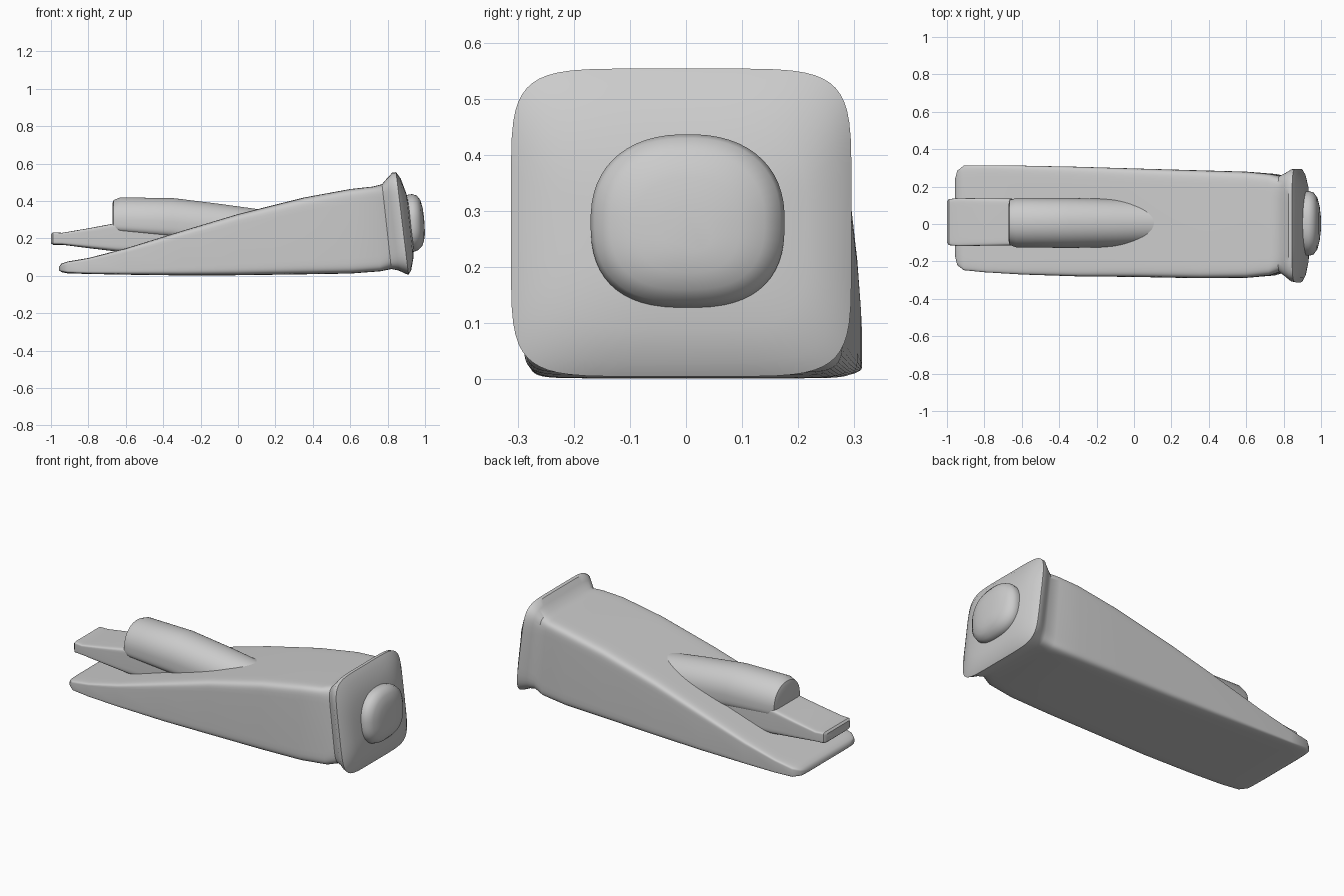
import bpy, bmesh, math

SEG = 56


def spow(v, e):
    return math.copysign(abs(v) ** e, v)


def loft(name, sections, n_top, n_low, angle=40):
    """Skin rounded-box sections: (x_bottom, x_top, y0, y1, z0, z_mid, z1)."""
    bm = bmesh.new()
    rings = []
    for k, (xb, xt, y0, y1, z0, zm, z1) in enumerate(sections):
        nt = n_top[k] if isinstance(n_top, list) else n_top
        nl = n_low[k] if isinstance(n_low, list) else n_low
        ring = []
        for i in range(SEG):
            t = 2 * math.pi * (i + 0.5) / SEG
            c, s = math.cos(t), math.sin(t)
            n = nt if s > 0 else nl
            y = (y0 + y1) / 2 + (y1 - y0) / 2 * spow(c, 2 / n)
            z = zm + ((z1 - zm) if s > 0 else (zm - z0)) * spow(s, 2 / n)
            x = xb + (xt - xb) * (z - z0) / (z1 - z0)
            ring.append(bm.verts.new((x, y, z)))
        rings.append(ring)
    for a, b in zip(rings, rings[1:]):
        for i in range(SEG):
            j = (i + 1) % SEG
            bm.faces.new((a[i], a[j], b[j], b[i]))
    bm.faces.new(rings[0])
    bm.faces.new(rings[-1])
    bmesh.ops.recalc_face_normals(bm, faces=bm.faces)
    me = bpy.data.meshes.new(name)
    bm.to_mesh(me)
    bm.free()
    ob = bpy.data.objects.new(name, me)
    bpy.context.collection.objects.link(ob)
    bpy.ops.object.select_all(action='DESELECT')
    ob.select_set(True)
    bpy.context.view_layer.objects.active = ob
    bpy.ops.object.shade_smooth_by_angle(angle=math.radians(angle))
    return ob


def box(xb, xt, y0, y1, z0, z1):
    return (xb, xt, y0, y1, z0, (z0 + z1) / 2, z1)


# Wedge body flaring into the struck head
body = [
    box(-.957, -.957, -.17, .24, .030, .048),
    box(-.945, -.945, -.22, .285, .020, .065),
    box(-.91, -.91, -.247, .312, .013, .077),
    box(-.80, -.80, -.258, .314, .010, .095),
    box(-.60, -.60, -.270, .312, .006, .147),
    box(-.30, -.30, -.280, .306, .002, .240),
    box(0, 0, -.283, .297, .003, .330),
    box(.35, .35, -.290, .287, .008, .418),
    box(.60, .60, -.288, .280, .012, .464),
    box(.76, .72, -.275, .268, .024, .477),
    box(.82, .77, -.258, .258, .036, .490),
    box(.86, .80, -.285, .275, .028, .525),
    box(.89, .825, -.308, .293, .013, .552),
    box(.912, .845, -.312, .295, .005, .554),
    box(.926, .870, -.285, .270, .030, .520),
    box(.937, .900, -.225, .215, .090, .440),
    box(.94, .92, -.12, .12, .17, .36),
]
n_body = [6, 7, 9] + [13] * 7 + [9, 7, 6, 6, 5, 4, 3]
loft("wedge_body", body, n_body, n_body)

# Domed striking button
button = [
    box(.90, .90, -.165, .170, .135, .432),
    box(.94, .93, -.170, .176, .128, .437),
    box(.965, .955, -.163, .168, .138, .430),
    box(.985, .975, -.135, .140, .160, .405),
    box(.995, .988, -.090, .095, .190, .360),
    box(1.0, .995, -.04, .045, .225, .310),
]
loft("striking_button", button, 2.3, 2.6)

# Half-round sleeve sinking into the sloped face
sleeve = [
    (-.672, -.672, -.085, .10, .245, .30, .385),
    (-.665, -.665, -.112, .128, .232, .29, .405),
    (-.63, -.63, -.125, .139, .226, .288, .419),
    (-.35, -.35, -.128, .139, .200, .280, .416),
    (-.10, -.10, -.124, .134, .160, .255, .385),
    (.14, .14, -.115, .125, .130, .220, .352),
    (.25, .25, -.110, .120, .110, .200, .335),
]
loft("sleeve", sleeve, 2.1, 4)

# Flat tongue under the sleeve
tongue = [
    box(-1.0, -1.0, -.100, .120, .175, .222),
    box(-.99, -.99, -.113, .133, .166, .232),
    box(-.94, -.94, -.118, .139, .166, .230),
    box(-.80, -.80, -.116, .137, .148, .254),
    box(-.65, -.65, -.114, .135, .130, .282),
    box(-.35, -.35, -.110, .130, .120, .280),
]
loft("tongue", tongue, 12, 8)
